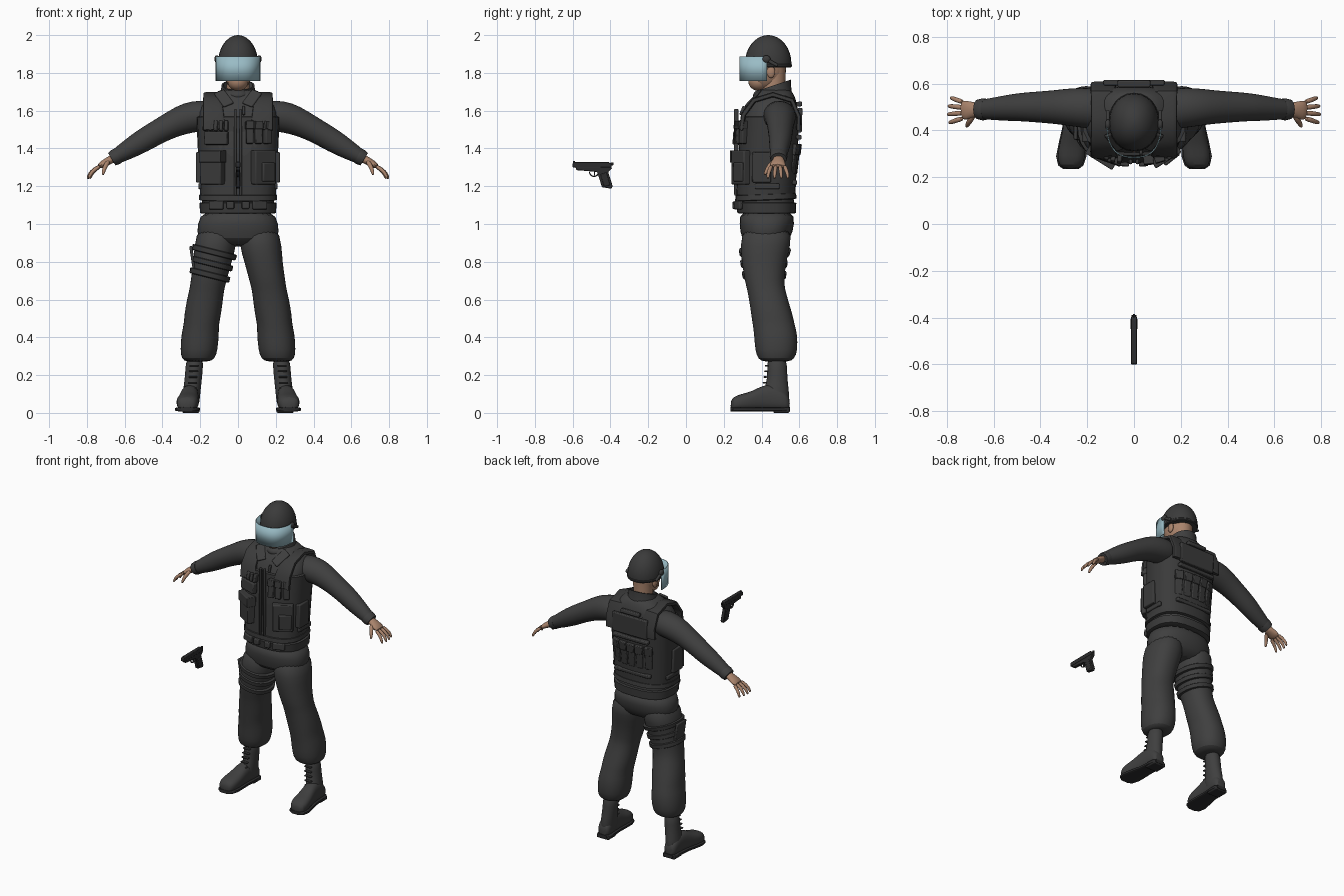
import bpy, bmesh
from math import sin, cos, pi, atan2, copysign, radians
from mathutils import Matrix, Vector

if "Cube" in bpy.data.objects:
    bpy.data.objects.remove(bpy.data.objects["Cube"])


def material(name, r, g, b):
    m = bpy.data.materials.new(name)
    m.use_nodes = True
    m.diffuse_color = (r, g, b, 1)
    m.node_tree.nodes["Principled BSDF"].inputs["Base Color"].default_value = (r, g, b, 1)
    return m


cloth = material("dark grey cloth", .05, .05, .05)
gear = material("charcoal gear", .043, .043, .043)
black = material("black rubber and steel", .025, .025, .026)
skin = material("skin", .40, .23, .15)
glass = material("pale blue visor", .32, .50, .56)


def make(name, bm, mat, mirror=False, bevel=0, sub=0, thick=0):
    bmesh.ops.recalc_face_normals(bm, faces=bm.faces)
    mesh = bpy.data.meshes.new(name)
    bm.to_mesh(mesh)
    bm.free()
    ob = bpy.data.objects.new(name, mesh)
    bpy.context.collection.objects.link(ob)
    mesh.materials.append(mat)
    if thick:
        ob.modifiers.new("thickness", 'SOLIDIFY').thickness = thick
    if bevel:
        b = ob.modifiers.new("bevel", 'BEVEL')
        b.width, b.segments = bevel, 2
    if sub:
        s = ob.modifiers.new("smooth", 'SUBSURF')
        s.levels = s.render_levels = sub
    if mirror:
        ob.modifiers.new("mirror", 'MIRROR')
    bpy.ops.object.select_all(action='DESELECT')
    ob.select_set(True)
    bpy.context.view_layer.objects.active = ob
    bpy.ops.object.shade_smooth_by_angle(angle=radians(40))
    return ob


def bridge(name, loops, mat, **opts):
    bm = bmesh.new()
    rows = [[bm.verts.new(p) for p in loop] for loop in loops]
    n = len(rows[0])
    for a, b in zip(rows, rows[1:]):
        for i in range(n):
            bm.faces.new((a[i], a[(i + 1) % n], b[(i + 1) % n], b[i]))
    bm.faces.new(rows[0])
    bm.faces.new(rows[-1])
    return make(name, bm, mat, **opts)


def oval(p, n=24):
    for i in range(n):
        c, s = cos(2 * pi * i / n), sin(2 * pi * i / n)
        yield copysign(abs(c) ** (2 / p), c), copysign(abs(s) ** (2 / p), s)


# rings: (position, centre x, half width, low edge, high edge)
def loft(name, rings, mat, p=2, along='z', slope=(0, 0), **opts):
    loops = []
    for t, a, ra, lo, hi in rings:
        loop = []
        for c, s in oval(p):
            x, b = a + ra * c, (lo + hi) / 2 + (hi - lo) / 2 * s
            lift = slope[0] * (x - a) + slope[1] * (b - (lo + hi) / 2)
            loop.append((x, b, t + lift) if along == 'z' else (x, t, b))
        loops.append(loop)
    return bridge(name, loops, mat, **opts)


# path points: (x, y, z, radius along side, radius across)
def tube(name, path, mat, side=(0, 1, 0), p=2, **opts):
    pts = [Vector(q[:3]) for q in path]
    loops = []
    for i, q in enumerate(path):
        t = (pts[min(i + 1, len(pts) - 1)] - pts[max(i - 1, 0)]).normalized()
        u = Vector(side)
        u = (u - t * u.dot(t)).normalized()
        v = t.cross(u)
        loops.append([pts[i] + u * q[3] * c + v * q[4] * s for c, s in oval(p, 16)])
    return bridge(name, loops, mat, **opts)


def box(name, loc, size, mat, rot=None, bevel=.006, **opts):
    bm = bmesh.new()
    m = Matrix.Translation(loc) @ (rot or Matrix()) @ Matrix.Diagonal((*size, 1))
    bmesh.ops.create_cube(bm, size=1, matrix=m)
    return make(name, bm, mat, bevel=bevel, **opts)


def ball(name, loc, size, mat, **opts):
    bm = bmesh.new()
    m = Matrix.Translation(loc) @ Matrix.Diagonal((*size, 1))
    bmesh.ops.create_uvsphere(bm, u_segments=24, v_segments=16, radius=1, matrix=m)
    return make(name, bm, mat, **opts)


def ring_at(rings, t):
    for a, b in zip(rings, rings[1:]):
        if a[0] <= t <= b[0]:
            k = (t - a[0]) / (b[0] - a[0])
            return [u + (v - u) * k for u, v in zip(a, b)]


def band(name, rings, z0, z1, off, mat, p=2, slope=(0, 0)):
    out = []
    for z, o in ((z0, 0), (z0 + .004, off), (z1 - .004, off), (z1, 0)):
        t, a, ra, lo, hi = ring_at(rings, z)
        out.append((t, a, ra + o, lo - o, hi + o))
    loft(name, out, mat, p=p, slope=slope)


# Trousers
leg = [(.27, .215, .06, .41, .545), (.285, .21, .088, .38, .575), (.33, .207, .1, .365, .592),
       (.42, .2, .1, .36, .59), (.47, .194, .093, .352, .575), (.52, .187, .098, .345, .565),
       (.6, .175, .096, .333, .54), (.66, .164, .092, .322, .524), (.7, .155, .096, .31, .52),
       (.8, .135, .101, .295, .53), (.88, .12, .113, .286, .553), (1, .11, .1, .3, .565)]
loft("trouser_leg", leg, cloth, p=2.2, mirror=True, sub=1)
loft("trouser_seat", [(.88, 0, .13, .34, .51), (.92, 0, .223, .29, .555),
     (1, 0, .215, .282, .577), (1.08, 0, .195, .28, .572)], cloth, p=2.3, sub=1)
right_leg = [(t, -a, *r) for t, a, *r in leg]
for z in (.73, .79, .85):
    band("thigh_strap", right_leg, z - .016, z + .016, .008, gear, 2.2, (-.25, 0))
box("thigh_holster_panel", (-.238, .41, .8), (.016, .1, .17), gear, Matrix.Rotation(-.15, 4, 'Y'))

# Boots
loft("boot_shaft", [(.02, .25, .045, .41, .545), (.1, .247, .047, .4, .548), (.15, .24, .046, .425, .54),
     (.22, .233, .046, .432, .535), (.3, .228, .048, .425, .535)], cloth, mirror=True, sub=1)
foot = [(.236, .27, .03, .015, .06), (.25, .27, .05, .012, .085), (.29, .268, .061, .012, .1),
        (.35, .262, .055, .012, .113), (.41, .256, .047, .012, .15), (.48, .251, .046, .012, .15),
        (.53, .25, .044, .012, .11), (.55, .25, .03, .015, .08)]
loft("boot_foot", foot, cloth, p=2.5, along='y', mirror=True, sub=1)
loft("boot_sole", [(t, a, r + .004, .008, .03) for t, a, r, *_ in foot], black, p=5, along='y', mirror=True)
box("boot_heel", (.25, .505, .012), (.09, .085, .024), black, mirror=True)
for i in range(5):
    box("boot_lace", (.244 - .003 * i, .412 + .004 * i, .13 + .03 * i), (.05, .02, .008), gear,
        bevel=.003, mirror=True)

# Jacket and sleeves
torso = [(1.045, 0, .19, .285, .57), (1.09, 0, .197, .272, .578), (1.2, 0, .187, .278, .562),
         (1.32, 0, .19, .278, .57), (1.42, 0, .198, .278, .582), (1.52, 0, .212, .288, .59),
         (1.6, 0, .21, .312, .592), (1.65, 0, .18, .338, .586), (1.69, 0, .125, .37, .57),
         (1.72, 0, .085, .385, .55)]
P = 2.6
loft("jacket", torso, cloth, p=P, sub=1)
tube("sleeve", [(.1, .49, 1.575, .08, .07), (.19, .495, 1.575, .09, .085), (.27, .5, 1.562, .083, .084),
     (.34, .5, 1.532, .073, .073), (.42, .5, 1.49, .067, .065), (.48, .5, 1.455, .062, .064),
     (.53, .497, 1.425, .058, .06), (.6, .492, 1.383, .049, .05), (.655, .49, 1.351, .042, .038),
     (.672, .49, 1.341, .038, .034)], cloth, mirror=True, sub=1)
tube("sleeve_cuff", [(.635, .49, 1.362, .046, .042), (.648, .49, 1.355, .047, .043),
     (.668, .49, 1.343, .042, .038)], cloth, mirror=True)
loft("shirt_collar", [(1.67, 0, .1, .37, .56), (1.71, 0, .09, .375, .555), (1.735, 0, .087, .378, .555),
     (1.735, 0, .078, .388, .545), (1.7, 0, .072, .4, .53)], cloth, slope=(0, .33))
for turn, x, y, z in ((.5, .075, .355, 1.665),):
    rot = Matrix.Rotation(-.75, 4, 'X') @ Matrix.Rotation(turn, 4, 'Y')
    box("collar_flap", (x, y, z), (.06, .014, .11), cloth, rot, mirror=True)

# Vest shell
band("vest_body", torso, 1.15, 1.57, .01, gear, P)
band("vest_hem", torso, 1.055, 1.115, .009, gear, P)
band("vest_belt", torso, 1.125, 1.16, .014, gear, P, (0, .04))
tube("vest_shoulder", [(.125, .292, 1.5, .06, .012), (.13, .305, 1.58, .055, .014), (.135, .36, 1.655, .05, .014),
     (.137, .46, 1.685, .046, .014), (.135, .56, 1.655, .05, .014), (.13, .597, 1.57, .055, .012),
     (.125, .595, 1.5, .06, .012)], gear, side=(1, 0, 0), p=4, mirror=True)


# Items that sit on the torso surface, front -1 or back 1
def surface(x, z, face):
    _, _, r, lo, hi = ring_at(torso, z)
    k = max(0, 1 - abs(x / r) ** P) ** (1 / P)
    return (lo + hi) / 2 + face * (hi - lo) / 2 * k


def pouch(name, x, z, w, h, d, face=-1, flap=True):
    e = .012
    yaw = atan2(surface(x + e, z, face) - surface(x - e, z, face), 2 * e)
    pitch = -atan2(surface(x, z + e, face) - surface(x, z - e, face), 2 * e)
    rot = Matrix.Rotation(yaw, 4, 'Z') @ Matrix.Rotation(pitch, 4, 'X')
    loc = Vector((x, surface(x, z, face) + face * .012, z))
    box(name, loc, (w, d, h), gear, rot)
    if flap:
        box(name + "_flap", loc + rot @ Vector((0, 0, h * .32)), (w + .006, d + .012, h * .36), gear, rot, .004)


for x in (-.014, .014):
    pouch("zip_edge", x, 1.38, .014, .46, .022, flap=False)
for x in (-1, 1):
    pouch("lower_pouch", x * .135, 1.3, .13, .18, .05, flap=x < 0)
    pouch("waist_buckle", x * .04, 1.1, .04, .04, .03, flap=False)
    pouch("waist_pocket", x * .115, 1.1, .08, .045, .022, flap=False)
    box("side_pouch", (x * .205, .4, 1.3), (.035, .1, .16), gear)
    box("side_strap", (x * .2, .43, 1.2), (.02, .13, .03), gear)
pouch("pouch_front_pocket", .145, 1.275, .08, .1, .07, flap=False)
pouch("chest_pocket", -.115, 1.455, .13, .07, .034, flap=False)
for i in range(5):
    pouch("cartridge_loop", -.17 + i * .027, 1.52, .02, .055, .034, flap=False)
for i in range(3):
    pouch("magazine_pouch", .062 + i * .046, 1.485, .038, .12, .036)
pouch("radio", .03, 1.6, .014, .05, .02, flap=False)

# Back of vest
pouch("back_panel", 0, 1.55, .26, .13, .024, 1, False)
pouch("back_handle", 0, 1.635, .14, .025, .03, 1, False)
pouch("back_strap", 0, 1.46, .27, .024, .03, 1, False)
pouch("back_waist_strap", 0, 1.22, .27, .024, .026, 1, False)
for i in range(5):
    pouch("back_pouch", (i - 2) * .058, 1.345, .048, .16, .026, 1)

# Hands
tube("palm", [(.655, .49, 1.35, .028, .024), (.685, .489, 1.335, .032, .021), (.715, .487, 1.318, .042, .019),
     (.74, .485, 1.302, .042, .014)], skin, mirror=True, sub=1)
for i, reach in enumerate((.95, 1.05, 1, .85)):
    y, fan = .452 + .023 * i, (i - 1.5) * .012
    tube("finger", [(.728, y, 1.308, .011, .011), (.728 + .036 * reach, y + fan * .5, 1.287, .0105, .0105),
         (.728 + .058 * reach, y + fan, 1.262, .009, .009), (.728 + .066 * reach, y + fan, 1.238, .006, .006)],
         skin, mirror=True, sub=1)
tube("thumb", [(.685, .468, 1.333, .014, .014), (.702, .44, 1.308, .012, .012), (.712, .425, 1.28, .01, .01),
     (.716, .415, 1.258, .006, .006)], skin, side=(1, 0, 0), mirror=True, sub=1)

# Head
loft("neck", [(1.66, 0, .065, .4, .53), (1.74, 0, .06, .4, .525), (1.84, 0, .065, .4, .53)], skin)
ball("head", (0, .425, 1.825), (.08, .1, .117), skin)
ball("jaw", (0, .385, 1.755), (.055, .055, .05), skin)
ball("nose", (0, .325, 1.81), (.014, .02, .022), skin)
ball("ear", (.08, .45, 1.805), (.012, .022, .032), skin, mirror=True)
ball("inner_collar", (0, .43, 1.68), (.07, .075, .04), cloth)

# Helmet and visor
dome = [(1.828, 0, .104, .316, .556)]
for i in range(9):
    a = i / 8 * pi * .48
    dome.append((1.85 + .15 * sin(a), 0, .106 * cos(a), .435 - .123 * cos(a), .435 + .123 * cos(a)))
loft("helmet", dome, gear, p=2.1)
band("helmet_rim", dome, 1.83, 1.846, .004, gear, 2.1)
bm = bmesh.new()
arc = []
for i in range(25):
    a = pi + pi * i / 24
    c, s = cos(a), sin(a)
    arc.append((copysign(abs(c) ** .8, c) * .118, .43 - .148 * abs(s) ** .8))
low, high = [[bm.verts.new((x, y, z)) for x, y in arc] for z in (1.757, 1.888)]
for i in range(24):
    bm.faces.new((low[i], low[i + 1], high[i + 1], high[i]))
make("visor", bm, glass, thick=.005)
ball("visor_pivot", (.112, .425, 1.873), (.013, .022, .02), gear, mirror=True)
box("visor_arm", (.112, .455, 1.855), (.016, .07, .018), gear, Matrix.Rotation(-.5, 4, 'X'), mirror=True)

# Pistol, floating in front
def plate(name, outline, half, bevel=.003):
    loops = [[(x, y, z) for y, z in outline] for x in (-half, half)]
    bridge(name, loops, black, bevel=bevel)


plate("pistol_slide", [(-.6, 1.3), (-.6, 1.322), (-.595, 1.328), (-.41, 1.328), (-.395, 1.318), (-.395, 1.3)], .012)
plate("pistol_frame", [(-.585, 1.302), (-.58, 1.285), (-.515, 1.28), (-.47, 1.275), (-.445, 1.195),
      (-.395, 1.187), (-.388, 1.2), (-.412, 1.275), (-.39, 1.298), (-.4, 1.302)], .011)
box("pistol_grip_panel", (0, -.427, 1.235), (.028, .034, .07), black, Matrix.Rotation(.28, 4, 'X'), .004)
tube("trigger_guard", [(0, -.487 + .025 * cos(a), 1.278 + .026 * sin(a), .006, .003)
     for a in [pi + pi * i / 10 for i in range(11)]], black, side=(1, 0, 0))
box("pistol_trigger", (0, -.485, 1.27), (.006, .006, .025), black, bevel=.001)
box("pistol_hammer", (0, -.392, 1.318), (.008, .014, .016), black, bevel=.002)
box("pistol_front_sight", (0, -.592, 1.33), (.005, .01, .008), black, bevel=.001)
